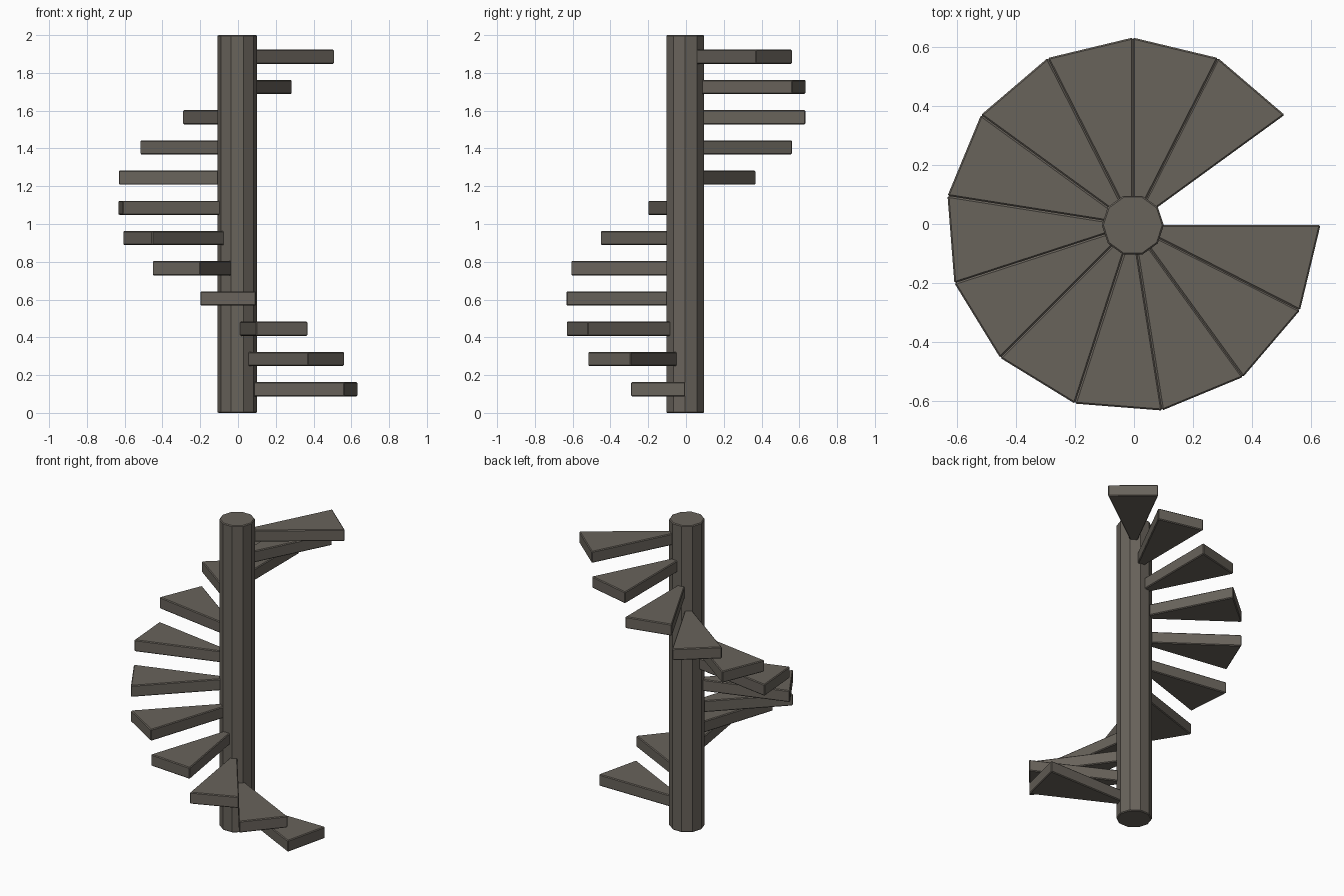
import bpy, bmesh, math
from mathutils import Matrix

old = bpy.data.objects.get("Cube")
if old:
    bpy.data.objects.remove(old, do_unlink=True)

CENTRE = (-0.004, -0.004)
STEPS, TURN = 12, math.radians(27)
RADIUS, THICKNESS = 0.637, 0.075
FIRST_Z, RISE = 0.088, 0.16

stone = bpy.data.materials.new("dark_stone")
stone.use_nodes = True
colour = (0.14, 0.125, 0.105, 1)
stone.diffuse_color = colour
stone.node_tree.nodes["Principled BSDF"].inputs["Base Color"].default_value = colour


def prism(name, outline, z0, z1):
    """Extrude a flat outline upward and soften its edges."""
    bm = bmesh.new()
    face = bm.faces.new([bm.verts.new((x, y, z0)) for x, y in outline])
    top = bmesh.ops.extrude_face_region(bm, geom=[face])["geom"]
    bmesh.ops.translate(bm, vec=(0, 0, z1 - z0),
                        verts=[v for v in top if isinstance(v, bmesh.types.BMVert)])
    bmesh.ops.recalc_face_normals(bm, faces=bm.faces)
    mesh = bpy.data.meshes.new(name)
    bm.to_mesh(mesh)
    bm.free()
    mesh.materials.append(stone)
    obj = bpy.data.objects.new(name, mesh)
    bpy.context.collection.objects.link(obj)
    obj.location = (*CENTRE, 0)
    bevel = obj.modifiers.new("soft_edges", "BEVEL")
    bevel.width = 0.005
    bevel.segments = 1
    bevel.limit_method = "ANGLE"
    bevel.angle_limit = math.radians(40)
    return obj


def polar(r, a):
    return (r * math.cos(a), r * math.sin(a))


# Ten-sided central column
prism("column", [polar(0.105, math.tau * i / 10) for i in range(10)], 0, 2)

# Wedge steps, climbing clockwise around the column
for i in range(STEPS):
    z = FIRST_Z + RISE * i
    wedge = [(0, 0), polar(RADIUS, -TURN * (i + 1)), polar(RADIUS, -TURN * i)]
    prism(f"step_{i + 1}", wedge, z, z + THICKNESS)
